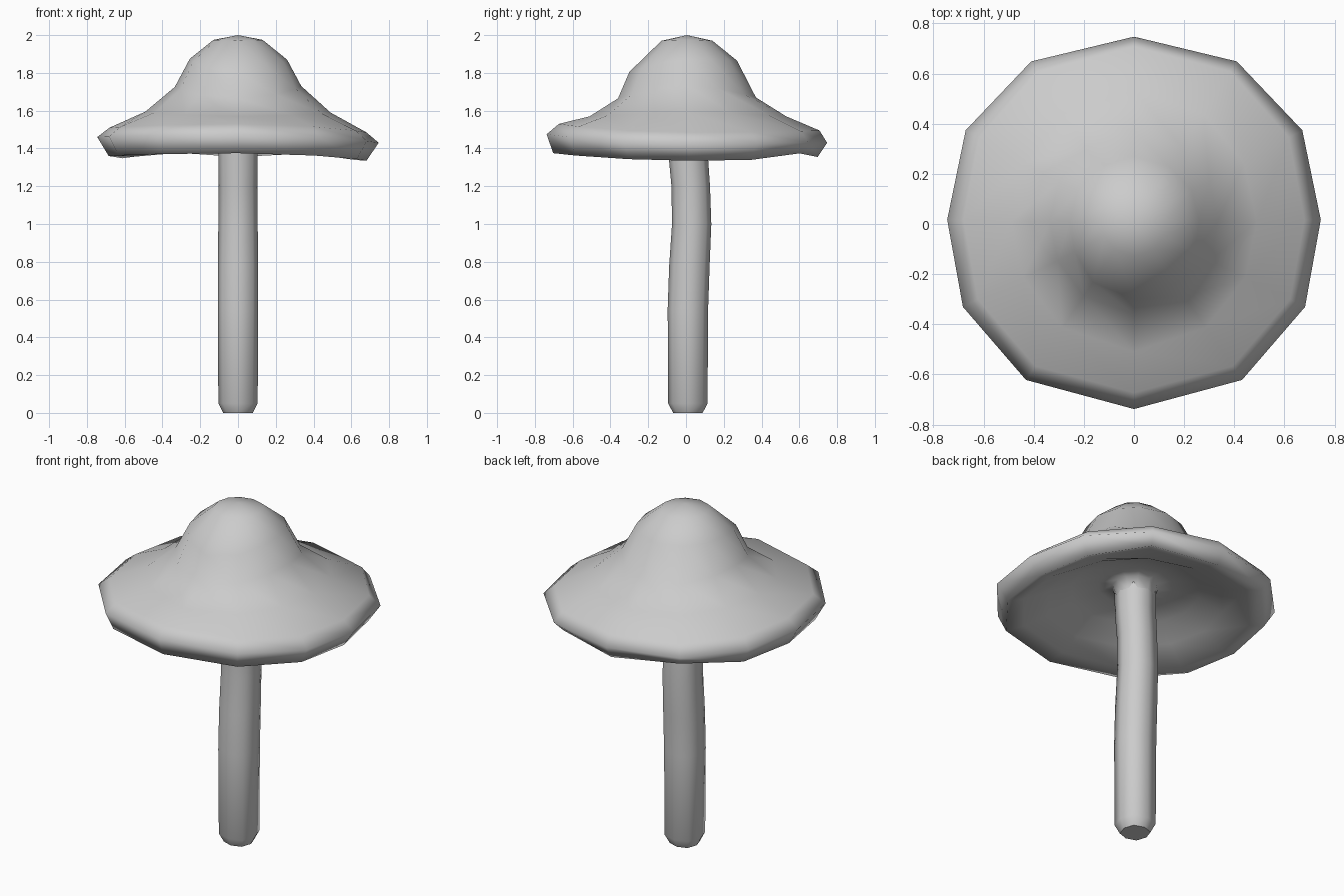
import bpy, bmesh
from math import cos, sin, pi, radians

if "Cube" in bpy.data.objects:
    bpy.data.objects.remove(bpy.data.objects["Cube"])


def make_object(name, rings, start, end):
    """Skin closed vertex rings; start/end: None = flat cap, point = fan, False = open."""
    bm = bmesh.new()
    loops = [[bm.verts.new(p) for p in ring] for ring in rings]
    n = len(loops[0])
    for a, b in zip(loops, loops[1:]):
        for i in range(n):
            j = (i + 1) % n
            bm.faces.new((a[i], a[j], b[j], b[i]))
    for loop, tip in ((loops[0], start), (loops[-1], end)):
        if tip is None:
            bm.faces.new(loop)
        elif tip is not False:
            t = bm.verts.new(tip)
            for i in range(n):
                bm.faces.new((loop[i], loop[(i + 1) % n], t))
    bmesh.ops.recalc_face_normals(bm, faces=bm.faces)
    for f in bm.faces:
        f.smooth = len(f.verts) < 5
    me = bpy.data.meshes.new(name)
    bm.to_mesh(me)
    bm.free()
    ob = bpy.data.objects.new(name, me)
    bpy.context.collection.objects.link(ob)
    return ob


# Cap: profiles (radius, z) on four sides, blended around 12 segments
under = [(0.48, 1.425), (0.35, 1.495), (0.20, 1.525), (0.125, 1.52), (0.104, 1.46)]
right = [(0.13, 1.975), (0.26, 1.87), (0.335, 1.73), (0.49, 1.59),
         (0.68, 1.485), (0.745, 1.43), (0.68, 1.335), (0.60, 1.36)] + under
left = [(0.13, 1.975), (0.255, 1.875), (0.335, 1.725), (0.49, 1.595),
        (0.68, 1.51), (0.745, 1.46), (0.685, 1.36), (0.61, 1.348)] + under
back = [(0.13, 1.97), (0.26, 1.865), (0.36, 1.67), (0.52, 1.57),
        (0.69, 1.495), (0.73, 1.43), (0.68, 1.355), (0.60, 1.385)] + under
front = [(0.14, 1.97), (0.31, 1.805), (0.37, 1.665), (0.52, 1.57),
         (0.69, 1.53), (0.755, 1.475), (0.72, 1.375), (0.61, 1.385)] + under

angles = [0, 28, 57, 90, 123, 152, 180, 207, 236, 270, 304, 333]
cap_rings = []
for k in range(len(right)):
    ring = []
    for i, deg in enumerate(angles):
        c, s = cos(radians(deg)), sin(radians(deg))
        px = right[k] if c > 0 else left[k]
        py = back[k] if s > 0 else front[k]
        r = px[0] * c * c + py[0] * s * s
        z = px[1] * c * c + py[1] * s * s
        if 3 < k < 8 and i % 3:          # rim bulges between the axes
            r *= 1.025
        if k in (6, 7) and i in (2, 4):  # lip lifts towards the back
            z += 0.025
        ring.append((r * c, r * s + (0.017 if 3 < k < 8 else 0.01), z))
    cap_rings.append(ring)
make_object("mushroom_cap", cap_rings, (0, 0.005, 2.0), False)

# Stem: slightly bent, squarish tube (z, centre y, radius)
path = [(0.0, 0.01, 0.078), (0.05, 0.01, 0.104), (0.55, 0.01, 0.107),
        (0.78, 0.018, 0.107), (1.0, 0.03, 0.104), (1.2, 0.025, 0.102),
        (1.36, 0.012, 0.104), (1.51, 0.01, 0.106)]
stem_rings = []
for z, cy, r in path:
    radii = [r * (1.06 if i % 2 else 1.0) for i in range(8)]
    stem_rings.append([(q * cos(i * pi / 4), cy + q * sin(i * pi / 4), z)
                       for i, q in enumerate(radii)])
make_object("mushroom_stem", stem_rings, None, False)
